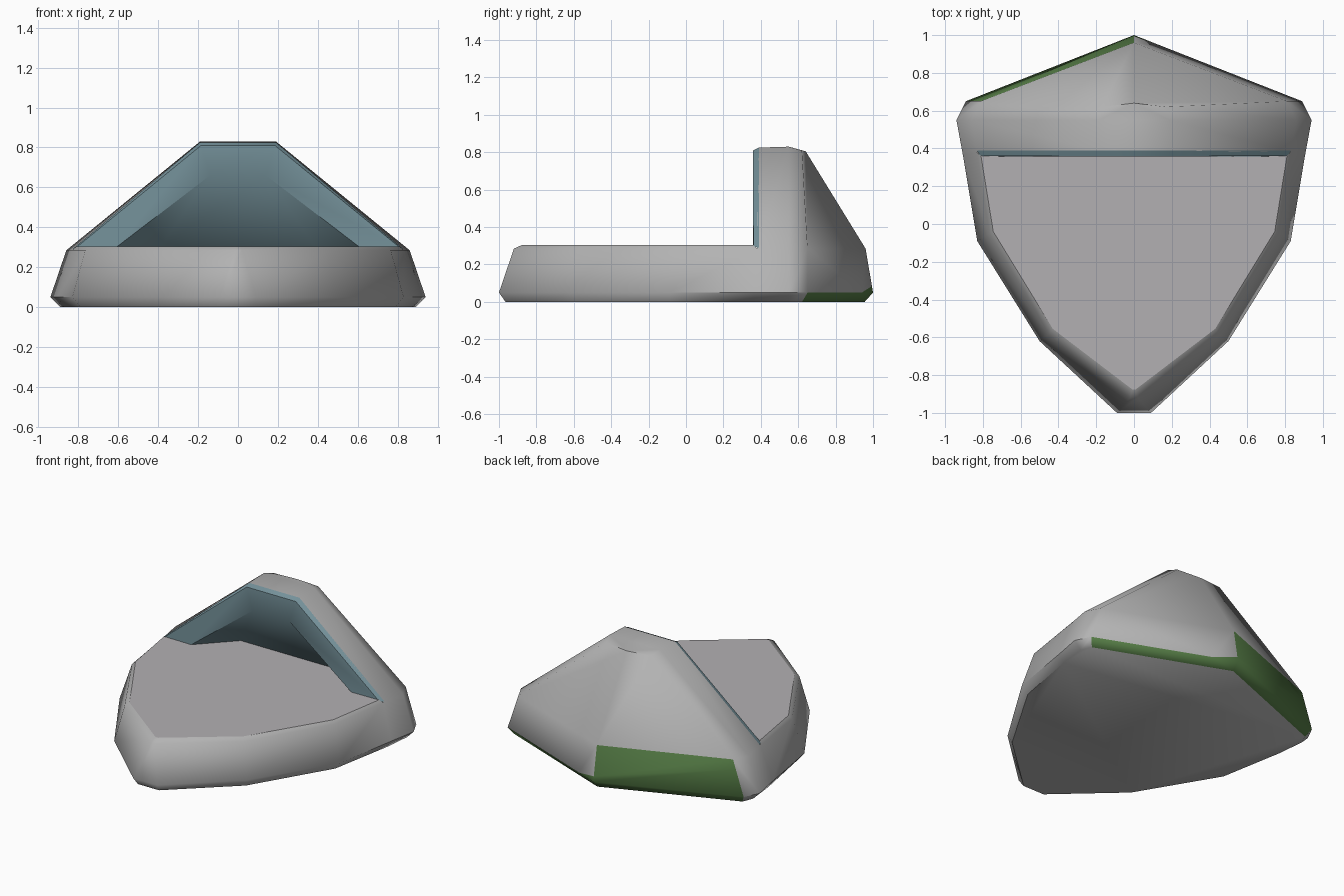
import bpy, bmesh
from mathutils import Vector

cube = bpy.data.objects.get("Cube")
if cube:
    bpy.data.objects.remove(cube, do_unlink=True)


def material(name, rgb):
    m = bpy.data.materials.new(name)
    m.use_nodes = True
    m.diffuse_color = (*rgb, 1)
    m.node_tree.nodes["Principled BSDF"].inputs["Base Color"].default_value = (*rgb, 1)
    return m


GREY = material("shell grey", (0.45, 0.45, 0.45))
DECK = material("deck grey", (0.45, 0.435, 0.45))
TEAL = material("teal", (0.18, 0.29, 0.33))
GREEN = material("green", (0.09, 0.2, 0.06))


def finish(bm, name, mats, angle=None):
    me = bpy.data.meshes.new(name)
    bm.to_mesh(me)
    bm.free()
    ob = bpy.data.objects.new(name, me)
    bpy.context.collection.objects.link(ob)
    for m in mats:
        me.materials.append(m)
    if angle:
        bpy.ops.object.select_all(action='DESELECT')
        ob.select_set(True)
        bpy.context.view_layer.objects.active = ob
        bpy.ops.object.shade_smooth_by_angle(angle=angle)
    return ob


def ring(bm, half):
    """Verts of a half outline followed by its mirror; a last point on x = 0 is shared."""
    back = half[:-1] if half[-1][0] == 0 else half
    pts = half + [(-x, y, z) for x, y, z in reversed(back)]
    return [bm.verts.new(p) for p in pts]


def level(z, pts):
    return [(x, y, z) for x, y in pts]


def bridge(bm, a, b, closed=True):
    n = len(a)
    return [bm.faces.new((a[i], a[(i + 1) % n], b[(i + 1) % n], b[i]))
            for i in range(n if closed else n - 1)]


# Shell: bottom, flared wall, deck bevel and hood
bm = bmesh.new()
bottom = ring(bm, level(0, [(.08, -.965), (.48, -.6), (.79, -.08), (.87, .36),
                            (.89, .55), (.86, .62), (0, .955)]))
flare = ring(bm, level(.05, [(.09, -1), (.5, -.62), (.83, -.09), (.905, .36),
                             (.94, .55), (.89, .65), (0, 1)]))
shoulder = ring(bm, level(.285, [(.02, -.92), (.45, -.58), (.765, -.05), (.83, .38),
                                 (.86, .55), (.81, .65), (0, .96)]))
bm.faces.new(bottom[::-1])
rim = bridge(bm, bottom, flare)
wall = bridge(bm, flare, shoulder)

lip = ring(bm, level(.305, [(.01, -.875), (.43, -.555), (.745, -.04), (.81, .36)]))
edge = shoulder[9:] + shoulder[:4]
bridge(bm, edge, lip[4:] + lip[:4], closed=False)

crest = ring(bm, [(.19, .39, .825), (.19, .55, .83), (.17, .62, .81), (0, .64, .805)])
bridge(bm, shoulder[3:10], crest, closed=False)
bm.faces.new(crest)

# Green band along the rear foot, with a wedge rising to one side
for f in rim[5:7]:
    f.material_index = 1
for f, point, normal in ((wall[5], (0, 1, .085), (.035, 0, .15)),
                         (wall[6], (0, 1, .085), (.14, 0, .84))):
    cut = bmesh.ops.bisect_plane(bm, geom=[f] + list(f.edges) + list(f.verts), dist=.0001,
                                 plane_co=point, plane_no=normal)
    for g in {g for e in cut["geom_cut"] for g in e.link_faces}:
        c = g.calc_center_median()
        side = c.x * normal[0] > 0 if g is None else (c - Vector(point)).dot(Vector(normal)) < 0
        if side and c.y > .7 and c.z > .03:
            g.material_index = 1
bmesh.ops.recalc_face_normals(bm, faces=bm.faces)
finish(bm, "shell", [GREY, GREEN], .9)

# Flat deck running into the hood
bm = bmesh.new()
bm.faces.new(ring(bm, level(.305, [(.01, -.875), (.43, -.555), (.745, -.04),
                                   (.81, .36), (.4, .59)])))
finish(bm, "deck", [DECK])

# Hood opening: bevelled frame and sloping recess
bm = bmesh.new()
rear = ring(bm, [(.83, .39, .29), (.19, .39, .825)])
front = ring(bm, [(.815, .36, .295), (.185, .358, .81)])
inner = ring(bm, [(.61, .357, .3), (.14, .357, .66)])
bridge(bm, rear, front, closed=False)
bridge(bm, front, inner, closed=False)
deep = [bm.verts.new((x, .585, .3)) for x in (.39, -.39)]
bm.faces.new((inner[1], inner[2], deep[1], deep[0]))
bm.faces.new((inner[0], inner[1], deep[0]))
bm.faces.new((inner[2], inner[3], deep[1]))
bmesh.ops.recalc_face_normals(bm, faces=bm.faces)
for f in bm.faces:
    if f.normal.y > 0:
        f.normal_flip()
finish(bm, "hood_opening", [TEAL], .7)
